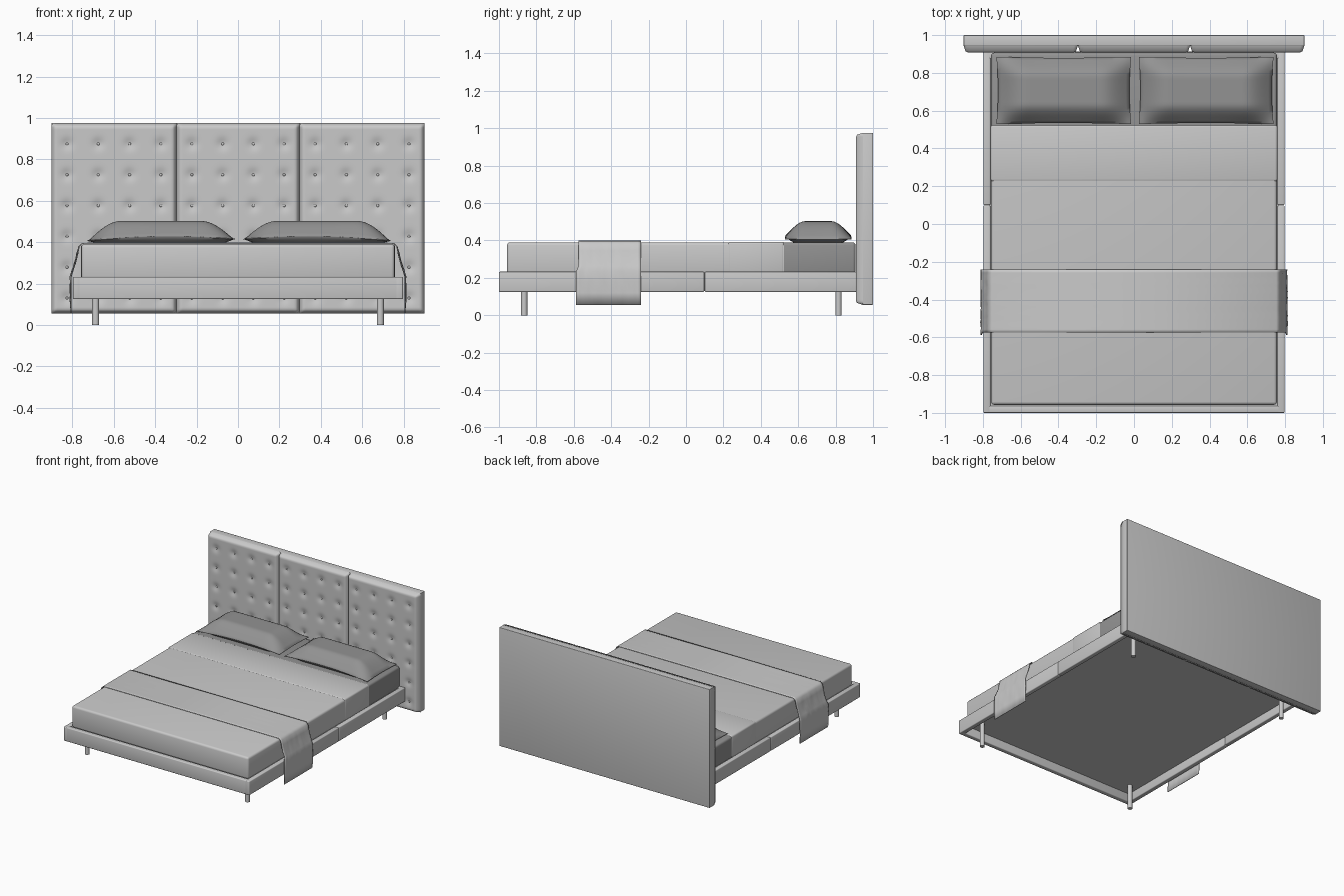
import bpy, bmesh, math, random
from mathutils import Vector

random.seed(4)
if "Cube" in bpy.data.objects:
    bpy.data.objects.remove(bpy.data.objects["Cube"], do_unlink=True)


def make_material(name, value):
    mat = bpy.data.materials.new(name)
    mat.use_nodes = True
    colour = (value, value, value, 1)
    mat.diffuse_color = colour
    mat.node_tree.nodes["Principled BSDF"].inputs["Base Color"].default_value = colour
    return mat


LIGHT = make_material("light grey fabric", 0.588)
DARK = make_material("dark grey linen", 0.29)


def finish(name, bm, mats, angle=40):
    """Turn a bmesh into a named, smooth-shaded object."""
    bmesh.ops.recalc_face_normals(bm, faces=bm.faces)
    mesh = bpy.data.meshes.new(name)
    bm.to_mesh(mesh)
    bm.free()
    for mat in mats:
        mesh.materials.append(mat)
    obj = bpy.data.objects.new(name, mesh)
    bpy.context.collection.objects.link(obj)
    bpy.ops.object.select_all(action='DESELECT')
    obj.select_set(True)
    bpy.context.view_layer.objects.active = obj
    bpy.ops.object.shade_smooth_by_angle(angle=math.radians(angle))
    return obj


def box_mesh(lo, hi, bevel=0.0):
    bm = bmesh.new()
    bmesh.ops.create_cube(bm, size=1)
    for v in bm.verts:
        v.co = Vector([a + (b - a) * (c + 0.5) for a, b, c in zip(lo, hi, v.co)])
    if bevel:
        bmesh.ops.bevel(bm, geom=bm.edges[:], offset=bevel, segments=3,
                        profile=0.5, affect='EDGES')
    return bm


def box(name, lo, hi, bevel=0.0, mat=LIGHT):
    return finish(name, box_mesh(lo, hi, bevel), [mat])


def surface(bm, nu, nv, func):
    """Grid of quads through func(u, v), with u and v from -1 to 1."""
    rows = [[bm.verts.new(func(2 * i / nu - 1, 2 * j / nv - 1))
             for j in range(nv + 1)] for i in range(nu + 1)]
    for i in range(nu):
        for j in range(nv):
            bm.faces.new((rows[i][j], rows[i + 1][j],
                          rows[i + 1][j + 1], rows[i][j + 1]))


# Bed frame: hollow rails around a raised deck
for side, label in ((-1, "right"), (1, "left")):
    x0, x1 = sorted((side * 0.797, side * 0.76))
    box(label + "_rail_front", (x0, -1, 0.125), (x1, 0.098, 0.233), 0.006)
    box(label + "_rail_rear", (x0, 0.1, 0.125), (x1, 0.912, 0.233), 0.006)
box("foot_rail", (-0.795, -1, 0.125), (0.795, -0.963, 0.233), 0.006)
box("head_rail", (-0.77, 0.875, 0.125), (0.77, 0.912, 0.233), 0.006)
box("deck", (-0.765, -0.97, 0.19), (0.765, 0.88, 0.226))

# Round legs
for x in (-0.688, 0.688):
    for y, end in ((-0.865, "front"), (0.815, "rear")):
        bm = bmesh.new()
        bmesh.ops.create_cone(bm, cap_ends=True, segments=24, radius1=0.017,
                              radius2=0.017, depth=0.19)
        bmesh.ops.translate(bm, verts=bm.verts, vec=(x, y, 0.095))
        finish(end + ("_left_leg" if x > 0 else "_right_leg"), bm, [LIGHT])

# Mattress, with the bare sheet showing at the head end
SHEET_Y = 0.525
bm = box_mesh((-0.757, -0.957, 0.22), (0.757, 0.907, 0.39), 0.016)
bmesh.ops.bisect_plane(bm, geom=bm.verts[:] + bm.edges[:] + bm.faces[:],
                       plane_co=(0, SHEET_Y, 0), plane_no=(0, 1, 0))
for f in bm.faces:
    f.material_index = int(f.calc_center_median().y > SHEET_Y)
finish("mattress", bm, [LIGHT, DARK])
box("cover_fold", (-0.759, 0.225, 0.222), (0.759, SHEET_Y, 0.393), 0.012)

# Runner draped across the foot of the bed, hanging on both sides
half = [(0.806, 0.056), (0.807, 0.12), (0.807, 0.18), (0.806, 0.235),
        (0.798, 0.262), (0.785, 0.30), (0.774, 0.345), (0.767, 0.38), (0.752, 0.395)]
path = [(-x, z) for x, z in half] + [(0, 0.396)] + half[::-1]


def runner_point(u, v):
    x, z = path[round((u + 1) / 2 * (len(path) - 1))]
    hang = 0 if abs(x) < 0.76 else min(1, (0.4 - z) / 0.05) * (z > 0.08)
    ripple = (0.004 * math.sin(v * 9 + z * 40) + random.uniform(-0.002, 0.002)) * hang
    y = -0.408 + 0.167 * v - (0.012 if z < 0.24 else 0) * (v < 0)
    return (x + math.copysign(max(ripple, -0.002), x), y, z)


bm = bmesh.new()
surface(bm, len(path) - 1, 20, runner_point)
runner = finish("runner", bm, [LIGHT], 50)
solid = runner.modifiers.new("thickness", 'SOLIDIFY')
solid.thickness = 0.005
solid.offset = 0

# Pillows: a tall hipped top and a shallow underside meeting at a seam


def swell(t, width):
    k = min(1, (1 - abs(t)) / width)
    return math.sin(k * math.pi / 2)


def pillow(name, cx, flip):
    bm = bmesh.new()

    def point(u, v, top):
        x = cx + 0.357 * u * (1 - 0.025 * (1 - v * v))
        y = 0.707 + 0.178 * v * (1 - 0.03 * (1 - u * u))
        seam = 0.409 + 0.018 * (1 - u * u) * v * v + 0.004 * flip * u
        fill = swell(u, 0.45) * swell(v, 0.6)
        if top:
            return (x, y, seam + 0.003 + (0.5 - seam) * fill)
        return (x, y, seam - (seam - 0.388) * min(1, 1.6 * fill))

    surface(bm, 36, 24, lambda u, v: point(u, v, True))
    surface(bm, 36, 24, lambda u, v: point(u, v, False))
    # Close the piped edge between the two skins
    border = [e for e in bm.edges if e.is_boundary]
    bmesh.ops.bridge_loops(bm, edges=border)
    finish(name, bm, [DARK], 50)


pillow("right_pillow", -0.372, 1)
pillow("left_pillow", 0.382, -1)

# Headboard: flat back with three tufted panels
Z0, Z1, SEAM = 0.056, 0.975, 0.297
ROWS = [0.13 + 0.149 * r for r in range(6)]
box("headboard_back", (-0.902, 0.945, Z0), (0.902, 1.0, Z1), 0.003)


def panel(name, x0, x1):
    cols = [x0 + (x1 - x0) * (c + 0.5) / 4 for c in range(4)]
    cx, cz, hx, hz = (x0 + x1) / 2, (Z0 + Z1) / 2, (x1 - x0) / 2, (Z1 - Z0) / 2

    def point(u, v):
        x, z = cx + hx * u, cz + hz * v
        # Rounded border, then a soft dimple at each button
        edge = min(1, min(hx * (1 - abs(u)), hz * (1 - abs(v))) / 0.022)
        y = 0.945 - 0.036 * math.sqrt(max(0, 1 - (1 - edge) ** 2))
        for bx in cols:
            for bz in ROWS:
                d2 = (x - bx) ** 2 + (z - bz) ** 2
                y += 0.009 * math.exp(-d2 / 0.0007)
        return (x, y, z)

    bm = bmesh.new()
    surface(bm, 60, 92, point)
    finish(name, bm, [LIGHT], 60)

    # Covered buttons
    bm = bmesh.new()
    for bx in cols:
        for bz in ROWS:
            ball = bmesh.ops.create_uvsphere(bm, u_segments=10, v_segments=6, radius=0.007)
            for v in ball["verts"]:
                v.co = Vector((bx + v.co.x, 0.918 + v.co.y * 0.5, bz + v.co.z))
    finish(name + "_buttons", bm, [LIGHT], 60)


panel("headboard_right_panel", -0.902, -SEAM)
panel("headboard_middle_panel", -SEAM, SEAM)
panel("headboard_left_panel", SEAM, 0.902)
